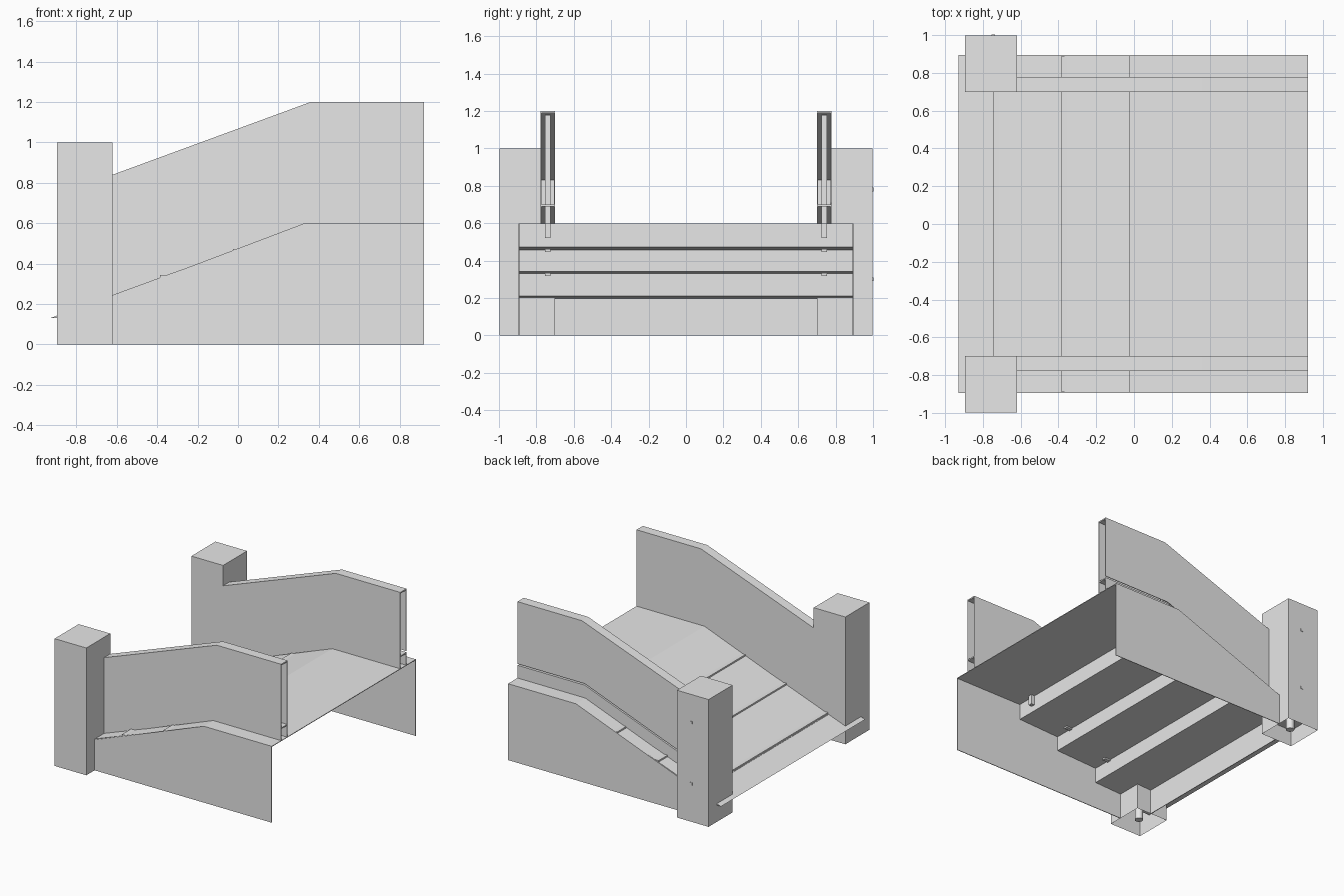
import bpy
import bmesh

if "Cube" in bpy.data.objects:
    bpy.data.objects.remove(bpy.data.objects["Cube"], do_unlink=True)

GREY = (0.8, 0.8, 0.8, 1)
stone = bpy.data.materials.new("plain_grey")
stone.use_nodes = True
stone.diffuse_color = GREY
stone.node_tree.nodes["Principled BSDF"].inputs["Base Color"].default_value = GREY


def finish(name, bm):
    bmesh.ops.recalc_face_normals(bm, faces=bm.faces)
    mesh = bpy.data.meshes.new(name)
    bm.to_mesh(mesh)
    bm.free()
    mesh.materials.append(stone)
    obj = bpy.data.objects.new(name, mesh)
    bpy.context.collection.objects.link(obj)
    return obj


def prism(name, profile, y0, y1):
    """Extrude an x-z profile from y0 to y1."""
    bm = bmesh.new()
    face = bm.faces.new([bm.verts.new((x, y0, z)) for x, z in profile])
    out = bmesh.ops.extrude_face_region(bm, geom=[face])
    verts = [v for v in out["geom"] if isinstance(v, bmesh.types.BMVert)]
    bmesh.ops.translate(bm, verts=verts, vec=(0, y1 - y0, 0))
    return finish(name, bm)


def box(name, x0, x1, y0, y1, z0, z1):
    return prism(name, [(x0, z0), (x1, z0), (x1, z1), (x0, z1)], y0, y1)


LOW, HIGH = -0.62, 0.92
SKIN = 0.005


def slope(rise):
    """Line that follows the ramp and landing, raised by an offset."""
    knee = 0.33 + 0.05 * rise
    return [(LOW, 0.24 + rise), (knee, 0.6 + rise), (HIGH, 0.6 + rise)]


def band(low, high):
    return slope(low) + slope(high)[::-1]


# Ramp: overlapping wedge treads with a small lip at the foot of each
xs = [-0.745, -0.385, -0.025, 0.33]
zs = [0.21, 0.343, 0.472, 0.6]
for i in range(3):
    x0, x1, z0, z1 = xs[i], xs[i + 1], zs[i], zs[i + 1]
    prism(f"ramp_tread_{i + 1}",
          [(x0, z0 - 0.015), (x1, z0), (x1, z1 - (0.012 if i < 2 else 0)),
           (x0 + 0.03, z0), (x0, z0)], -0.89, 0.89)
prism("ramp_toe", [(-0.93, 0.13), (xs[0], 0.13), (xs[0], 0.198)], -0.895, 0.895)
box("toe_riser", xs[0] - SKIN, xs[0], -0.7, 0.7, 0, 0.198)
box("landing", xs[3], HIGH, -0.895, 0.895, 0.6 - SKIN, 0.6)

for s, side in ((-1, "right"), (1, "left")):
    # Thin skirt closing the flank of the ramp
    prism(f"{side}_skirt", [(LOW, 0), (HIGH, 0)] + slope(0)[::-1],
          s * 0.89, s * 0.895)

    # Hollow parapet, open at the high end
    prism(f"{side}_wall_inner_skin", band(0, 0.6), s * 0.7, s * (0.7 + SKIN))
    if s > 0:
        prism(f"{side}_wall_outer_base", band(0, 0.1), s * 0.773, s * 0.778)
        prism(f"{side}_wall_outer_skin", band(0.112, 0.6), s * 0.773, s * 0.778)
    else:
        prism(f"{side}_wall_outer_skin", band(0, 0.6), s * 0.773, s * 0.778)
    prism(f"{side}_wall_top", band(0.59, 0.6), s * 0.7, s * 0.778)
    prism(f"{side}_wall_inner_shelf", band(0.09, 0.1), s * 0.705, s * 0.773)

    # Core strip inside the parapet and pegs under the treads
    prism(f"{side}_wall_core",
          [(LOW, 0.25), (0.3, 0.58), (0.33, 0.52), (0.36, 0.52),
           (0.36, 1.18), (LOW, 0.82)], s * 0.725, s * 0.755)
    for i, x in enumerate(xs[1:3]):
        box(f"{side}_peg_{i + 1}", x, x + 0.05, s * 0.725, s * 0.755,
            zs[i + 1] - 0.025, zs[i + 1])

    # End post, hollow and open underneath
    post = box(f"{side}_post", -0.895, LOW, s * 0.7, s * 0.998, 0, 1)
    bm = bmesh.new()
    bm.from_mesh(post.data)
    bottom = [f for f in bm.faces if f.normal.z < -0.9]
    bmesh.ops.delete(bm, geom=bottom, context="FACES_ONLY")
    bm.to_mesh(post.data)
    bm.free()

    # Anchor pipe standing inside the post
    bpy.ops.mesh.primitive_cylinder_add(vertices=16, radius=0.03, depth=0.6,
                                        location=(-0.76, s * 0.85, 0.32))
    pipe = bpy.context.object
    pipe.name = f"{side}_anchor_pipe"
    pipe.data.materials.append(stone)
    bpy.ops.object.shade_smooth_by_angle()

# Two small pins on the outer face of the left post
for name, z in (("lower_pin", 0.3), ("upper_pin", 0.78)):
    box(name, -0.755, -0.735, 0.99, 1.002, z - 0.01, z + 0.01)
